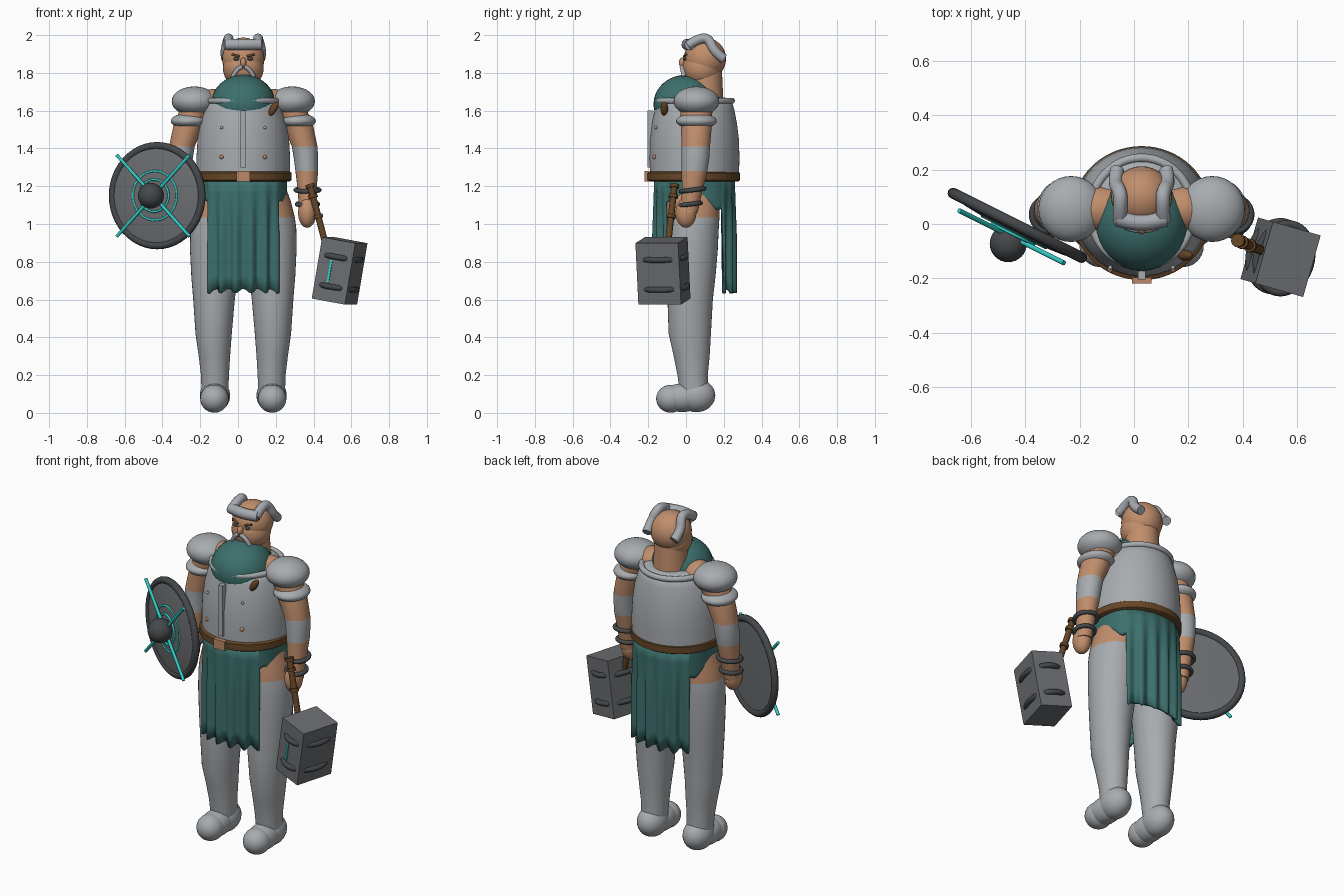
import bpy, bmesh, math
from mathutils import Vector, Matrix

cube = bpy.data.objects.get("Cube")
if cube:
    bpy.data.objects.remove(cube)

CX = 0.028  # body centre line
SIDES = ((1, "left"), (-1, "right"))


def material(name, rgb):
    m = bpy.data.materials.new(name)
    m.use_nodes = True
    m.diffuse_color = (*rgb, 1)
    m.node_tree.nodes["Principled BSDF"].inputs["Base Color"].default_value = (*rgb, 1)
    return m


PLATE = material("light_steel", (0.39, 0.41, 0.43))
STEEL = material("shield_steel", (0.15, 0.155, 0.165))
DARK = material("dark_iron", (0.06, 0.065, 0.07))
SKIN = material("skin", (0.53, 0.27, 0.15))
TEAL = material("teal_cloth", (0.045, 0.16, 0.15))
BROWN = material("brown_leather", (0.13, 0.06, 0.02))
COPPER = material("copper", (0.5, 0.25, 0.14))
CYAN = material("bright_cyan", (0.03, 0.6, 0.55))
HAIR = material("grey_hair", (0.38, 0.4, 0.43))


def finish(name, bm, mats, matrix=None, rule=None, angle=50):
    bmesh.ops.recalc_face_normals(bm, faces=bm.faces)
    me = bpy.data.meshes.new(name)
    for f in bm.faces:
        f.material_index = rule(f.calc_center_median()) if rule else 0
    bm.to_mesh(me)
    bm.free()
    for m in mats:
        me.materials.append(m)
    ob = bpy.data.objects.new(name, me)
    bpy.context.collection.objects.link(ob)
    if matrix:
        ob.matrix_world = matrix
    bpy.ops.object.select_all(action='DESELECT')
    ob.select_set(True)
    bpy.context.view_layer.objects.active = ob
    bpy.ops.object.shade_smooth_by_angle(angle=math.radians(angle))
    return ob


def loft(name, sections, mats, matrix=None, rule=None, n=40):
    """Stack of ellipses (x, y, z, rx, ry), capped at both ends."""
    bm = bmesh.new()
    rings = []
    for x, y, z, rx, ry in sections:
        rings.append([bm.verts.new((x + rx * math.cos(math.tau * i / n),
                                    y + ry * math.sin(math.tau * i / n), z)) for i in range(n)])
    for a, b in zip(rings, rings[1:]):
        for i in range(n):
            j = (i + 1) % n
            bm.faces.new((a[i], a[j], b[j], b[i]))
    bm.faces.new(rings[0])
    bm.faces.new(rings[-1])
    return finish(name, bm, mats, matrix, rule)


def ball(name, centre, radii, mat, rot=None):
    bm = bmesh.new()
    bmesh.ops.create_uvsphere(bm, u_segments=32, v_segments=20, radius=1)
    m = Matrix.Translation(centre) @ (rot or Matrix()) @ Matrix.Diagonal((*radii, 1))
    bm.transform(m)
    return finish(name, bm, [mat])


def box(name, centre, size, mat, matrix=None):
    bm = bmesh.new()
    bmesh.ops.create_cube(bm, size=1)
    bm.transform(Matrix.Translation(centre) @ Matrix.Diagonal((*size, 1)))
    return finish(name, bm, [mat], matrix, angle=30)


def tube(name, points, radius, mat, matrix=None, closed=False, smooth=True):
    cu = bpy.data.curves.new(name, 'CURVE')
    cu.dimensions = '3D'
    cu.bevel_depth = radius
    cu.bevel_resolution = 4
    cu.use_fill_caps = True
    sp = cu.splines.new('NURBS' if smooth else 'POLY')
    sp.points.add(len(points) - 1)
    for p, co in zip(sp.points, points):
        p.co = (*co, 1)
    sp.use_cyclic_u = closed
    if smooth:
        sp.order_u = 3
        sp.use_endpoint_u = not closed
    cu.materials.append(mat)
    ob = bpy.data.objects.new(name, cu)
    bpy.context.collection.objects.link(ob)
    if matrix:
        ob.matrix_world = matrix
    bpy.ops.object.select_all(action='DESELECT')
    ob.select_set(True)
    bpy.context.view_layer.objects.active = ob
    bpy.ops.object.convert(target='MESH')
    bpy.ops.object.shade_smooth_by_angle(angle=math.radians(50))
    return ob


def hoop(name, centre, rx, ry, radius, mat, matrix=None):
    x, y, z = centre
    pts = [(x + rx * math.cos(math.tau * i / 48), y + ry * math.sin(math.tau * i / 48), z) for i in range(48)]
    return tube(name, pts, radius, mat, matrix, True, False)


# Head and face
ball("skull", (CX, 0.1, 1.875), (0.112, 0.112, 0.112), SKIN)
ball("jaw", (CX, 0.085, 1.825), (0.108, 0.104, 0.105), SKIN)
loft("neck", [(CX, 0.1, 1.6, 0.1, 0.1), (CX, 0.1, 1.82, 0.09, 0.09)], [SKIN])
ball("nose", (CX, -0.018, 1.855), (0.016, 0.02, 0.026), SKIN)
tube("hair_front", [(CX + x, 0.005 + 2 * x * x, 1.95) for x in (-0.09, -0.04, 0, 0.04, 0.09)], 0.03, HAIR)
for s, side in SIDES:
    tube(side + "_hair", [(CX + s * dx, y, z) for dx, y, z in
         ((0.08, 0.01, 1.945), (0.078, 0.06, 1.98), (0.078, 0.12, 1.985),
          (0.1, 0.15, 1.91), (0.09, 0.2, 1.875))], 0.026, HAIR)
    ball(side + "_eye", (CX + s * 0.037, -0.005, 1.875), (0.015, 0.012, 0.01), DARK)
    tube(side + "_brow", [(CX + s * 0.02, -0.01, 1.888), (CX + s * 0.06, 0.002, 1.898)], 0.006, BROWN)
    tube(side + "_moustache", [(CX + s * dx, y, z) for dx, y, z in
         ((0.005, -0.022, 1.832), (0.035, -0.02, 1.825), (0.055, -0.01, 1.78))], 0.012, HAIR)

# Torso armour, cowl and belt
TY = 0.045
loft("breastplate", [(CX, TY, z, rx, ry) for z, rx, ry in
     ((1.24, 0.248, 0.235), (1.35, 0.248, 0.238), (1.45, 0.242, 0.235), (1.53, 0.231, 0.225),
      (1.6, 0.21, 0.212), (1.65, 0.19, 0.198), (1.67, 0.15, 0.16))], [PLATE], n=64)
hoop("breastplate_rim", (CX, TY, 1.652), 0.188, 0.198, 0.016, PLATE)
box("front_ridge", (CX, -0.188, 1.45), (0.028, 0.032, 0.3), PLATE)
ball("cowl", (CX, 0.0, 1.635), (0.17, 0.172, 0.155), TEAL)
ball("chest_clasp", (0.188, -0.115, 1.61), (0.019, 0.02, 0.042), BROWN, Matrix.Rotation(0.55, 4, 'Y'))
for s, side in SIDES:
    ball(side + "_lower_rivet", (CX + s * 0.115, -0.167, 1.355), (0.011, 0.011, 0.011), COPPER)
    ball(side + "_upper_rivet", (CX + s * 0.115, -0.16, 1.51), (0.008, 0.008, 0.008), PLATE)
loft("belt", [(CX, 0.04, z, 0.245 + e, 0.235 + e) for z, e in
     ((1.225, 0), (1.232, 0.011), (1.27, 0.011), (1.278, 0))], [BROWN], n=64)
box("belt_buckle", (CX, -0.209, 1.252), (0.072, 0.02, 0.056), COPPER)

# Pleated skirt with long front and back panels
bm = bmesh.new()
COLS, ROWS = 160, 8
grid = []
for i in range(COLS):
    a = math.tau * i / COLS
    c, s = math.cos(a), math.sin(a)
    pleat = math.cos(18 * a)
    long = abs(c) < 0.79
    bottom = 0.645 - 0.012 * pleat if long else 1.1 + 0.025 * math.sin(9 * a)
    col = []
    for k in range(ROWS + 1):
        t = k / ROWS
        z = 1.24 + (bottom - 1.24) * t
        r = 1 + 0.055 * pleat * min(1, 2 * t) * long
        y = math.copysign(abs(s) ** 0.75, s) * 0.215 * r
        col.append(bm.verts.new((CX + 0.232 * c * r, TY + y, z)))
    grid.append(col)
for i in range(COLS):
    a, b = grid[i], grid[(i + 1) % COLS]
    for k in range(ROWS):
        bm.faces.new((a[k], b[k], b[k + 1], a[k + 1]))
skirt = finish("skirt", bm, [TEAL])
solid = skirt.modifiers.new("thickness", 'SOLIDIFY')
solid.thickness = 0.02

# Legs, feet, arms and shoulder guards
for s, side in SIDES:
    X = lambda d: CX + s * d
    loft(side + "_leg", [(X(d), y, z, rx, ry) for z, d, y, rx, ry in
         ((0.08, 0.15, 0.045, 0.07, 0.075), (0.2, 0.15, 0.035, 0.074, 0.08), (0.3, 0.153, 0.03, 0.083, 0.095),
          (0.42, 0.157, 0.02, 0.096, 0.112), (0.6, 0.155, 0.022, 0.11, 0.12), (0.72, 0.153, 0.028, 0.122, 0.128),
          (0.86, 0.148, 0.032, 0.134, 0.136), (0.97, 0.142, 0.033, 0.139, 0.14), (1.035, 0.137, 0.035, 0.136, 0.142),
          (1.12, 0.122, 0.035, 0.13, 0.142), (1.22, 0.1, 0.04, 0.115, 0.14))],
         [PLATE, SKIN], rule=lambda c: int(c.z > 1.035))
    ball(side + "_heel", (X(0.15), 0.055, 0.092), (0.08, 0.1, 0.088), PLATE)
    ball(side + "_foot", (X(0.152), -0.02, 0.08), (0.076, 0.12, 0.075), PLATE)
    ball(side + "_toe", (X(0.153), -0.08, 0.075), (0.075, 0.078, 0.074), PLATE)
    ball(side + "_shoulder", (X(0.15), 0.055, 1.63), (0.12, 0.085, 0.085), SKIN)
    loft(side + "_arm", [(X(d), y, z, rx, ry) for z, d, y, rx, ry in
         ((1.62, 0.25, 0.055, 0.08, 0.085), (1.52, 0.29, 0.055, 0.08, 0.082), (1.41, 0.325, 0.052, 0.068, 0.075),
          (1.345, 0.332, 0.05, 0.064, 0.073), (1.28, 0.336, 0.045, 0.06, 0.068), (1.18, 0.338, 0.033, 0.05, 0.055),
          (1.06, 0.34, 0.015, 0.044, 0.047))],
         [SKIN, PLATE], rule=lambda c: int(1.28 < c.z < 1.41))
    ball(side + "_hand", (X(0.338), 0.0, 1.06), (0.048, 0.055, 0.08), SKIN)
    ball(side + "_shoulder_guard", (X(0.259), 0.055, 1.65), (0.12, 0.121, 0.078), PLATE)
    ball(side + "_lower_guard", (X(0.288), 0.055, 1.545), (0.096, 0.108, 0.042), PLATE)
    for k, (z, r) in enumerate(((1.18, 0.062), (1.105, 0.055))):
        m = Matrix.Translation((X(0.34), 0.035 - k * 0.012, z)) @ Matrix.Rotation(0.12, 4, 'X')
        hoop(f"{side}_wrist_ring_{k + 1}", (0, 0, 0), r, r, 0.012, DARK, m)

# Round shield, built flat then turned outward
turn = Matrix(((0.894, 0, -0.447), (-0.447, 0, -0.894), (0, 1, 0))).to_4x4()
SH = Matrix.Translation((-0.428, -0.005, 1.15)) @ turn
loft("shield_disc", [(0, 0, z, r, r) for z, r in
     ((-0.012, 0.1), (-0.008, 0.265), (0.008, 0.27), (0.022, 0.2), (0.03, 0.1), (0.032, 0.02))], [STEEL], SH, n=64)
hoop("shield_rim", (0, 0, 0), 0.264, 0.264, 0.02, DARK, SH)
for k, r in enumerate((0.085, 0.13, 0.19)):
    hoop(f"shield_ring_{k + 1}", (0, 0, 0.036 - 0.01 * k), r, r, 0.006, CYAN, SH)
for s, side in SIDES:
    tube(side + "_shield_bar", [(-0.215, -0.215 * s, 0.047), (0.215, 0.215 * s, 0.047)], 0.009, CYAN, SH, smooth=False)
ball("shield_boss", SH @ Vector((0, 0, 0.075)), (0.068, 0.068, 0.068), DARK)

# Hammer
HM = (Matrix.Translation((0.538, -0.122, 0.752)) @ Matrix.Rotation(math.radians(-16), 4, 'Z')
      @ Matrix.Rotation(math.radians(10), 4, 'Y'))
box("hammer_head", (0, 0, 0), (0.185, 0.235, 0.33), STEEL, HM)
for k, z in enumerate((0.075, -0.085)):
    hoop(f"hammer_band_{k + 1}", (0, 0, z), 0.1, 0.127, 0.015, DARK, HM)
box("hammer_glow", (-0.02, -0.119, -0.005), (0.012, 0.008, 0.12), CYAN, HM)
top, low = Vector((0.38, -0.06, 1.21)), Vector((0.475, -0.1, 0.85))
tube("hammer_handle", [top, low], 0.017, BROWN, smooth=False)
for k, t in enumerate((0.0, 0.15, 0.45)):
    p = top.lerp(low, t)
    tube(f"handle_collar_{k + 1}", [p, p + (low - top) * 0.05], 0.025, BROWN, smooth=False)
